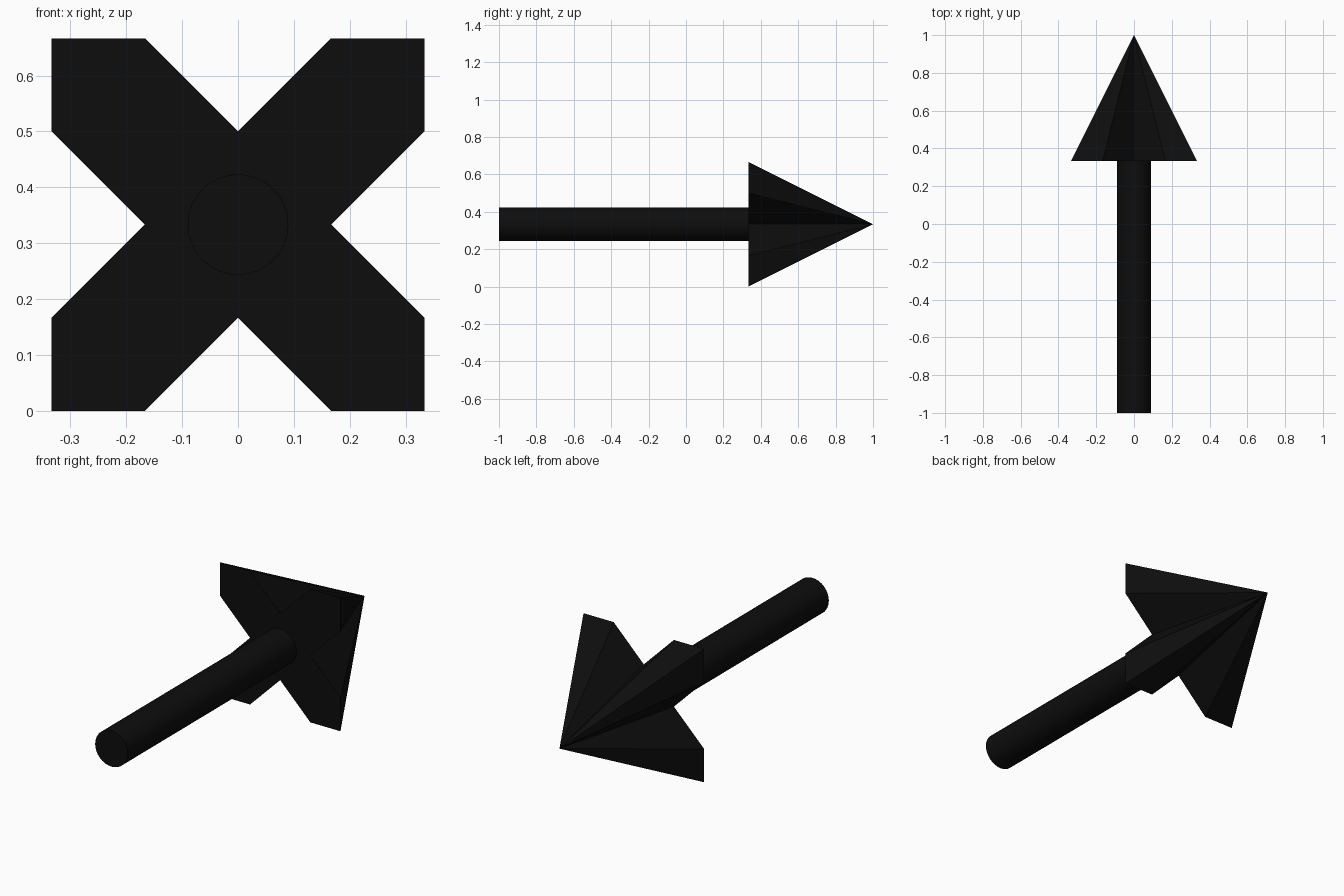
import bpy
import bmesh
import math

if "Cube" in bpy.data.objects:
    bpy.data.objects.remove(bpy.data.objects["Cube"], do_unlink=True)

HALF = 1 / 3        # half width of the head, also the axis height
NOTCH = HALF / 2
BASE_Y, TIP_Y, TAIL_Y = 1 / 3, 1.0, -1.0
SHAFT_RADIUS = 0.09

black = bpy.data.materials.new("near_black")
black.use_nodes = True
colour = (0.004, 0.004, 0.004, 1)
black.diffuse_color = colour
black.node_tree.nodes["Principled BSDF"].inputs["Base Color"].default_value = colour

# Arrow head: a cross-shaped base drawn to a single point
bm = bmesh.new()
outline = []
for quarter in range(4):
    c, s = round(math.cos(quarter * math.pi / 2)), round(math.sin(quarter * math.pi / 2))
    for x, z in ((NOTCH, 0), (HALF, NOTCH), (HALF, HALF), (NOTCH, HALF)):
        if (x, z) == (NOTCH, HALF):
            outline.append((x * c - z * s, x * s + z * c))
        else:
            outline.append((x * c - z * s, x * s + z * c))
ring = [bm.verts.new((x, BASE_Y, z + HALF)) for x, z in outline]
tip = bm.verts.new((0, TIP_Y, HALF))
bm.faces.new(ring)
for a, b in zip(ring, ring[1:] + ring[:1]):
    bm.faces.new((a, b, tip))
bmesh.ops.recalc_face_normals(bm, faces=bm.faces)
mesh = bpy.data.meshes.new("arrow_head")
bm.to_mesh(mesh)
bm.free()
head = bpy.data.objects.new("arrow_head", mesh)
bpy.context.collection.objects.link(head)
head.data.materials.append(black)

# Round shaft
bpy.ops.mesh.primitive_cylinder_add(
    vertices=32, radius=SHAFT_RADIUS, depth=BASE_Y - TAIL_Y,
    location=(0, (BASE_Y + TAIL_Y) / 2, HALF), rotation=(math.pi / 2, 0, 0))
shaft = bpy.context.object
shaft.name = "shaft"
shaft.data.materials.append(black)
bpy.ops.object.shade_smooth_by_angle(angle=math.radians(40))
